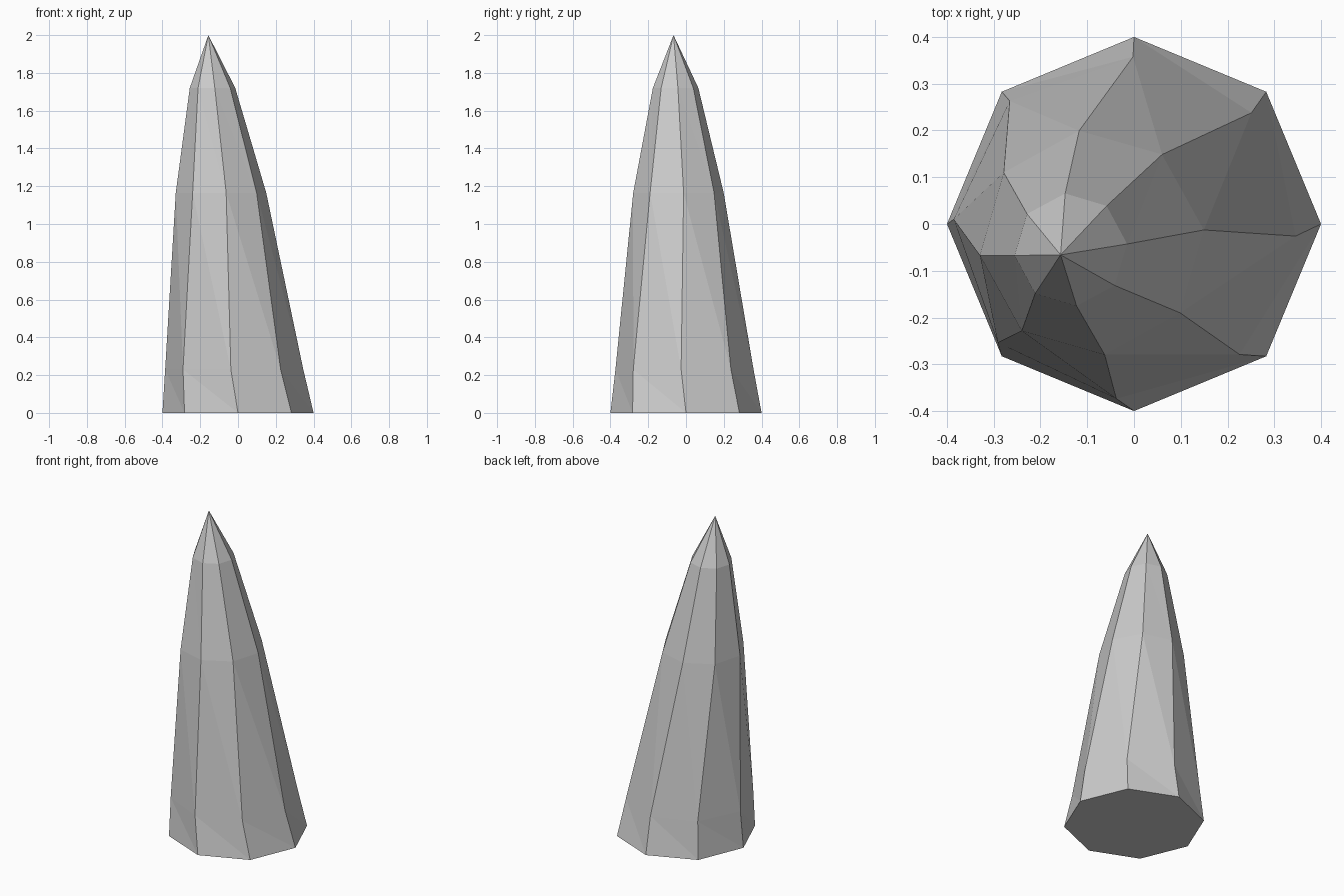
import bpy
import bmesh
from math import cos, sin, radians

SIDES = 8

cube = bpy.data.objects.get("Cube")
if cube:
    bpy.data.objects.remove(cube, do_unlink=True)

# Stone colour
stone = bpy.data.materials.new("stone_grey")
stone.use_nodes = True
colour = (0.6, 0.6, 0.6, 1)
stone.diffuse_color = colour
bsdf = stone.node_tree.nodes["Principled BSDF"]
bsdf.inputs["Base Color"].default_value = colour
bsdf.inputs["Roughness"].default_value = 0.9

# Leaning, slightly twisted cross-sections: centre x, centre y, z, radius, twist
SECTIONS = [
    (0, 0, 0, 0.4, 0),
    (-0.02, -0.008, 0.23, 0.366, -2.8),
    (-0.09, -0.04, 1.165, 0.241, 6.5),
    (-0.135, -0.055, 1.72, 0.121, 5.8),
]
TIP = (-0.157, -0.066, 2)

bm = bmesh.new()
rings = []
for cx, cy, z, radius, twist in SECTIONS:
    angles = [radians(360 * i / SIDES + twist) for i in range(SIDES)]
    rings.append([bm.verts.new((cx + radius * cos(a), cy + radius * sin(a), z))
                  for a in angles])

# Faceted sides, each panel split along the same diagonal
for low, high in zip(rings, rings[1:]):
    for i in range(SIDES):
        j = (i + 1) % SIDES
        bm.faces.new((low[i], low[j], high[i]))
        bm.faces.new((low[j], high[j], high[i]))

# Pointed tip and flat base
tip = bm.verts.new(TIP)
for i in range(SIDES):
    bm.faces.new((rings[-1][i], rings[-1][(i + 1) % SIDES], tip))
bm.faces.new(rings[0][::-1])
bmesh.ops.recalc_face_normals(bm, faces=bm.faces[:])

mesh = bpy.data.meshes.new("stone_spike")
bm.to_mesh(mesh)
bm.free()
mesh.materials.append(stone)
spike = bpy.data.objects.new("stone_spike", mesh)
bpy.context.scene.collection.objects.link(spike)
